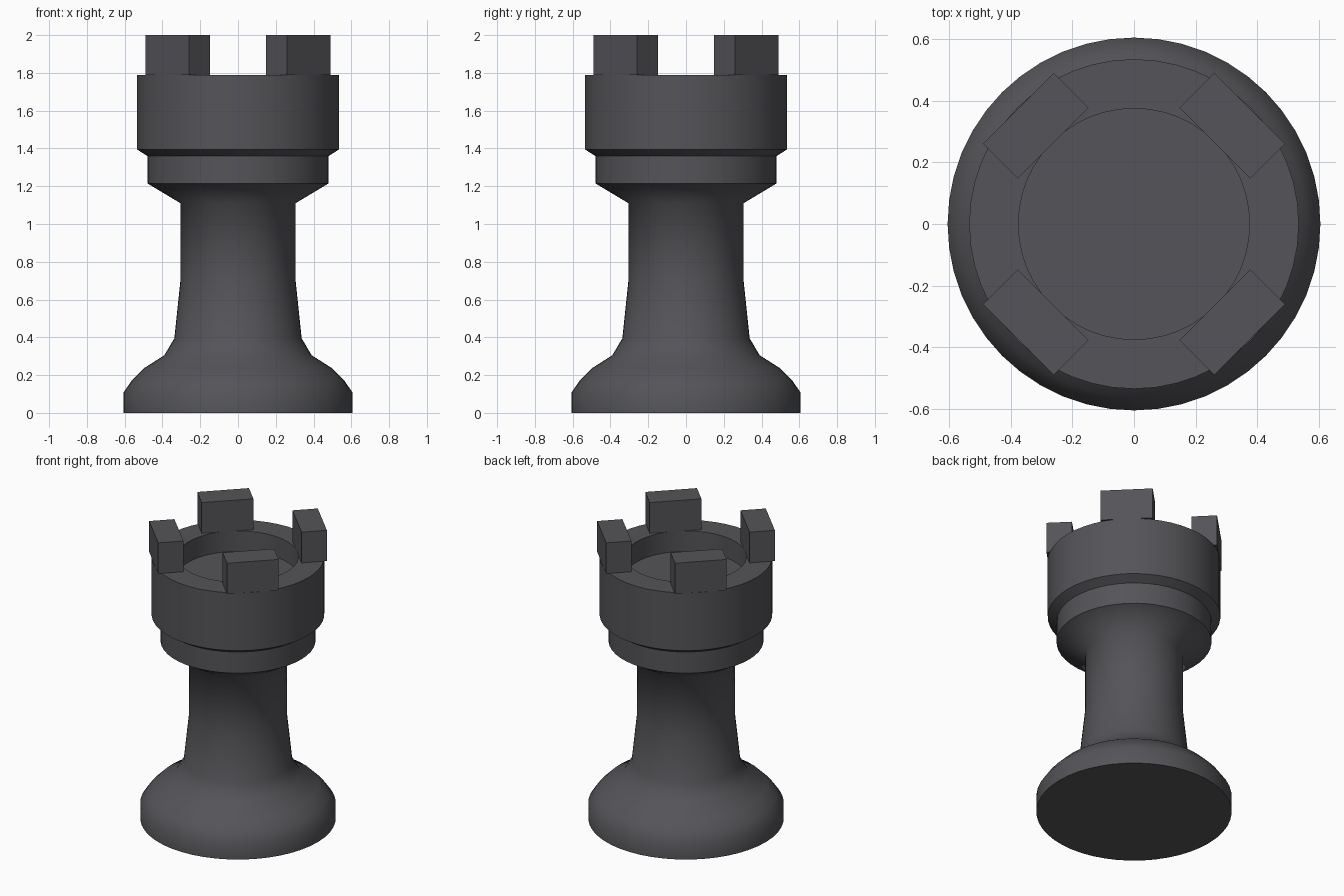
import bpy, bmesh, math
from mathutils import Matrix

if "Cube" in bpy.data.objects:
    bpy.data.objects.remove(bpy.data.objects["Cube"])

SIDES = 48

stone = bpy.data.materials.new("dark_grey")
stone.diffuse_color = (0.09, 0.09, 0.1, 1)
stone.use_nodes = True
stone.node_tree.nodes["Principled BSDF"].inputs["Base Color"].default_value = stone.diffuse_color


def finish(bm, name):
    bmesh.ops.recalc_face_normals(bm, faces=bm.faces)
    mesh = bpy.data.meshes.new(name)
    bm.to_mesh(mesh)
    bm.free()
    mesh.materials.append(stone)
    obj = bpy.data.objects.new(name, mesh)
    bpy.context.collection.objects.link(obj)
    return obj


def lathe(name, profile, sharp_heights):
    """Spin an (r, z) profile about z; rings at sharp_heights stay crisp."""
    bm = bmesh.new()
    vs = [bm.verts.new((r, 0, z)) for r, z in profile]
    es = [bm.edges.new(pair) for pair in zip(vs, vs[1:])]
    bmesh.ops.spin(bm, geom=vs + es, cent=(0, 0, 0), axis=(0, 0, 1),
                   angle=2 * math.pi, steps=SIDES)
    bmesh.ops.remove_doubles(bm, verts=bm.verts, dist=1e-4)
    for f in bm.faces:
        f.smooth = True
    for e in bm.edges:
        z0, z1 = (v.co.z for v in e.verts)
        if abs(z0 - z1) < 1e-4 and any(abs(z0 - h) < 1e-3 for h in sharp_heights):
            e.smooth = False
    return finish(bm, name)


# Base, stem, collar and hollow turret as one turned body
RIM, FLOOR = 1.79, 1.65
lathe("turned_body", [
    (0, 0), (0.605, 0), (0.605, 0.11), (0.56, 0.175), (0.5, 0.235),
    (0.39, 0.305), (0.337, 0.395), (0.305, 0.7), (0.305, 1.11),
    (0.48, 1.215), (0.48, 1.36), (0.535, 1.395), (0.535, RIM),
    (0.375, RIM), (0.375, FLOOR), (0, FLOOR),
], (0, 1.215, 1.36, 1.395, RIM, FLOOR))

# Four battlement blocks on the diagonals of the rim
for i in range(4):
    bm = bmesh.new()
    place = (Matrix.Rotation(math.radians(45 + 90 * i), 4, 'Z')
             @ Matrix.Translation((0.451, 0, (RIM + 2) / 2))
             @ Matrix.Diagonal((0.159, 0.325, 2 - RIM, 1)))
    bmesh.ops.create_cube(bm, size=1, matrix=place)
    finish(bm, f"battlement_{i + 1}")
